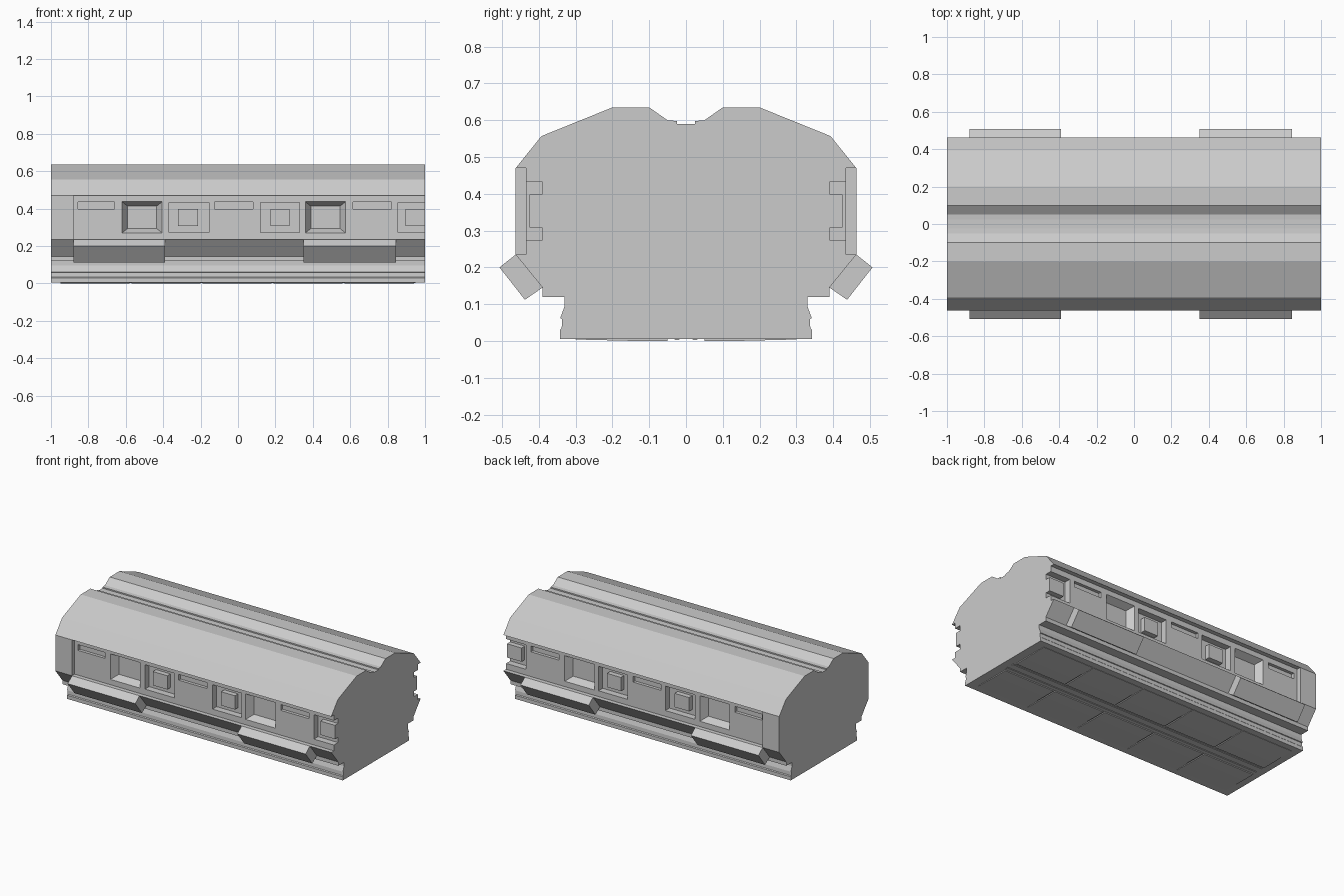
import bpy, bmesh

if "Cube" in bpy.data.objects:
    bpy.data.objects.remove(bpy.data.objects["Cube"])

# Half cross-section (y, z), from roof gutter down to the sill
HALF = [(0.025, 0.59), (0.025, 0.598), (0.05, 0.6), (0.1, 0.635), (0.2, 0.635),
        (0.393, 0.557), (0.463, 0.47), (0.463, 0.235), (0.39, 0.145), (0.39, 0.12),
        (0.33, 0.12), (0.33, 0.095), (0.342, 0.062), (0.337, 0.06), (0.338, 0.035),
        (0.343, 0.03), (0.343, 0.006)]


def finish(name, bm):
    bmesh.ops.recalc_face_normals(bm, faces=bm.faces)
    me = bpy.data.meshes.new(name)
    bm.to_mesh(me)
    bm.free()
    ob = bpy.data.objects.new(name, me)
    bpy.context.collection.objects.link(ob)
    return ob


def prism(bm, pts, x0, x1):
    """Sweep a (y, z) outline from x0 to x1."""
    face = bm.faces.new([bm.verts.new((x0, y, z)) for y, z in pts])
    ext = bmesh.ops.extrude_face_region(bm, geom=[face], use_keep_orig=True)
    moved = [v for v in ext['geom'] if isinstance(v, bmesh.types.BMVert)]
    bmesh.ops.translate(bm, verts=moved, vec=(x1 - x0, 0, 0))


def frustum(bm, x0, x1, z0, z1, ya, yb, inset=(0, 0)):
    """Box from depth ya to yb; the yb end is inset in x and z."""
    ix, iz = inset
    rings = []
    for y, dx, dz in ((ya, 0, 0), (yb, ix, iz)):
        rings.append([bm.verts.new((x, y, z)) for x, z in
                      ((x0 + dx, z0 + dz), (x1 - dx, z0 + dz), (x1 - dx, z1 - dz), (x0 + dx, z1 - dz))])
    a, b = rings
    bm.faces.new(a)
    bm.faces.new(b[::-1])
    for i in range(4):
        j = (i + 1) % 4
        bm.faces.new((a[i], b[i], b[j], a[j]))


# Main hull
bm = bmesh.new()
prism(bm, HALF + [(-y, z) for y, z in reversed(HALF)], -1, 1)
hull = finish("hull", bm)

# Cutters: long side recess, then windows and vent slots inside it
SLOPED = [(-0.62, -0.405), (0.36, 0.575)]
BLOCKED = [(-0.37, -0.155, -0.32, -0.215), (0.12, 0.33, 0.175, 0.275), (0.855, 1.1, 0.895, 1.0)]
SLOTS = [(-0.855, -0.66), (-0.125, 0.08), (0.615, 0.82)]
recess, openings, blocks = bmesh.new(), bmesh.new(), bmesh.new()
for s in (-1, 1):
    frustum(recess, -0.88, 1.1, 0.235, 0.47, s * 0.435, s * 0.5)
    for x0, x1 in SLOPED:
        frustum(openings, x0 - 0.01, x1 + 0.01, 0.262, 0.445, s * 0.45, s * 0.39, (0.04, 0.032))
    for x0, x1, b0, b1 in BLOCKED:
        frustum(openings, x0, x1, 0.273, 0.433, s * 0.45, s * 0.392)
        frustum(blocks, b0, b1, 0.308, 0.398, s * 0.385, s * 0.425)
    for x0, x1 in SLOTS:
        frustum(openings, x0, x1, 0.397, 0.435, s * 0.45, s * 0.415)
finish("window_blocks", blocks)

for name, cutter_bm in (("recess_cutter", recess), ("opening_cutter", openings)):
    cutter = finish(name, cutter_bm)
    cutter.hide_render = True
    cutter.hide_set(True)
    mod = hull.modifiers.new(name, 'BOOLEAN')
    mod.operation = 'DIFFERENCE'
    mod.solver = 'EXACT'
    mod.object = cutter

# Tilted side boxes below the windows
bm = bmesh.new()
BOX = [(0.463, 0.235), (0.507, 0.2), (0.438, 0.112), (0.39, 0.145)]
for s in (-1, 1):
    for x0, x1 in ((-0.88, -0.39), (0.35, 0.845)):
        prism(bm, [(s * y, z) for y, z in BOX], x0, x1)
finish("side_boxes", bm)

# Thin plates under the floor
bm = bmesh.new()
for s in (-1, 1):
    for i in range(5):
        x = -0.95 + i * 0.38
        ya, yb = s * 0.05, s * 0.3
        prism(bm, [(ya, 0.0), (s * 0.135, 0.0), (yb, 0.004), (yb, 0.008), (ya, 0.008)], x, x + 0.37)
    prism(bm, [(s * 0.015, 0.008), (s * 0.02, 0.003), (s * 0.03, 0.003), (s * 0.035, 0.008)], -0.95, 0.95)
finish("floor_plates", bm)
